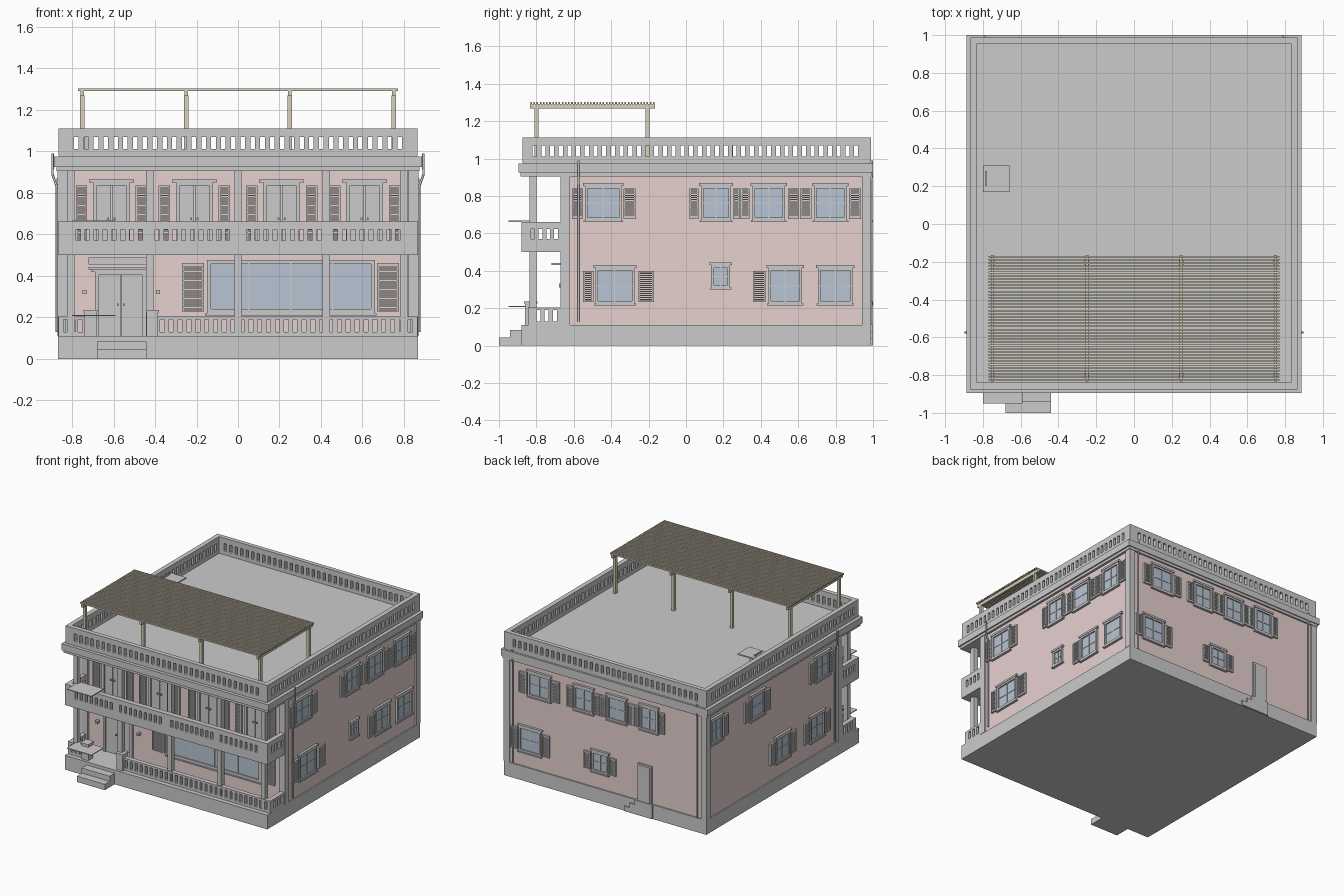
import bpy, bmesh
from mathutils import Vector

if "Cube" in bpy.data.objects:
    bpy.data.objects.remove(bpy.data.objects["Cube"])


def material(name, rgb):
    m = bpy.data.materials.new(name)
    m.diffuse_color = (*rgb, 1)
    m.use_nodes = True
    m.node_tree.nodes["Principled BSDF"].inputs["Base Color"].default_value = m.diffuse_color
    return m


PINK = material("pink_plaster", (0.80, 0.64, 0.63))
BLUE = material("window_glass", (0.48, 0.56, 0.66))
WOOD = material("wood", (0.70, 0.64, 0.50))
parts = {}


def box(name, x0, x1, y0, y1, z0, z1, mat=None):
    """Add an axis-aligned box to the named part."""
    bm = parts.setdefault(name, (bmesh.new(), mat))[0]
    vs = bmesh.ops.create_cube(bm, size=1)["verts"]
    c = Vector(((x0 + x1) / 2, (y0 + y1) / 2, (z0 + z1) / 2))
    s = Vector((abs(x1 - x0), abs(y1 - y0), abs(z1 - z0)))
    for v in vs:
        v.co = v.co * s + c


W, F, B = 0.857, -0.65, 0.98      # wall half width, front and back planes


def on(side, name, u0, u1, d0, d1, z0, z1, mat=None):
    """Box on a facade: u along the wall, d outward from it."""
    if side == "front":
        box(name, u0, u1, F - d1, F - d0, z0, z1, mat)
    elif side == "back":
        box(name, u0, u1, B + d0, B + d1, z0, z1, mat)
    else:
        s = 1 if side == "right" else -1
        box(name, s * (W + d0), s * (W + d1), u0, u1, z0, z1, mat)


def shutter(side, u0, u1, z0, z1):
    f = 0.009
    for a, b in ((u0, u0 + f), (u1 - f, u1)):
        on(side, "shutters", a, b, 0, 0.014, z0, z1)
    for a, b in ((z0, z0 + f), (z1 - f, z1)):
        on(side, "shutters", u0 + f, u1 - f, 0, 0.014, a, b)
    n = int((z1 - z0 - 2 * f) / 0.0105)
    p = (z1 - z0 - 2 * f) / n
    for i in range(n):
        a = z0 + f + i * p
        on(side, "shutters", u0 + f, u1 - f, 0, 0.010, a + p * 0.2, a + p * 0.8)


def window(side, u0, u1, z0, z1, shutters=(), mullions=1, f=0.014):
    on(side, "window_glass", u0 + f, u1 - f, 0, 0.004, z0 + f, z1 - f, BLUE)
    for a, b in ((u0, u0 + f), (u1 - f, u1)):
        on(side, "window_frames", a, b, 0, 0.014, z0, z1)
    for a, b in ((z0, z0 + f), (z1 - f, z1)):
        on(side, "window_frames", u0 + f, u1 - f, 0, 0.014, a, b)
    for i in range(mullions):
        c = u0 + (u1 - u0) * (i + 1) / (mullions + 1)
        on(side, "window_frames", c - .004, c + .004, 0, 0.008, z0 + f, z1 - f)
    if mullions == 1:
        zc = (z0 + z1) / 2
        on(side, "window_frames", u0 + f, u1 - f, 0, 0.007, zc - .003, zc + .003)
        on(side, "window_frames", u0 - .01, u1 + .01, 0, 0.018, z1, z1 + .015)
    on(side, "window_frames", u0 - .008, u1 + .008, 0, 0.019, z0 - .01, z0)
    for a, b in shutters:
        shutter(side, a, b, z0 + 0.008, z1 - 0.015)


def balustrade(name, axis, o0, o1, u0, u1, z, runs, pitch=0.047, gap=0.022):
    """Pierced wall; z = (bottom, slot bottom, slot top, top), runs = slotted spans."""
    def put(a, b, za, zb):
        if b - a > 1e-4:
            box(name, *((a, b, o0, o1) if axis == "x" else (o0, o1, a, b)), za, zb)
    put(u0, u1, z[0], z[1])
    put(u0, u1, z[2], z[3])
    last = u0
    for a, b in runs:
        put(last, a, z[1], z[2])
        n = round((b - a - gap) / pitch) + 1
        p = (b - a - gap) / (n - 1)
        for i in range(n - 1):
            put(a + i * p + gap, a + (i + 1) * p, z[1], z[2])
        last = b
    put(last, u1, z[1], z[2])


# Main masses: plinth, walls, corner pilasters, cornice, roof deck
box("plinth", -.867, .867, -.88, .99, 0, .11)
box("walls", -W, W, F, B, .11, .91, PINK)
for s in (-1, 1):
    for y0, y1 in ((-.67, -.62), (.94, .99)):
        box("corner_pilasters", s * .82, s * .87, y0, y1, .11, .91)
box("cornice", -.875, .875, -.885, .993, .905, .925)
box("cornice", -.886, .886, -.895, 1.0, .925, .975)
box("roof_deck", -.86, .86, -.87, .985, .975, .983)

# Roof parapet
Z = (.98, 1.012, 1.07, 1.112)
balustrade("parapet", "x", -.875, -.84, -.866, .866, Z, [(-.79, .79)])
balustrade("parapet", "x", .955, .988, -.866, .866, Z, [(-.79, .79)])
for s in (-1, 1):
    o = sorted((s * .83, s * .866))
    balustrade("parapet", "y", *o, -.84, .955, Z, [(-.82, .92)])

# Balcony, porch columns and porch railing
box("balcony_floor", -.866, .866, -.88, F, .50, .525)
ZB, ZP = (.50, .57, .625, .662), (.11, .13, .19, .205)
balustrade("balcony_railing", "x", -.88, -.84, -.867, .867, ZB,
           [(-.78, -.46), (-.40, -.04), (.04, .40), (.46, .78)], .043, .02)
balustrade("porch_railing", "x", -.845, -.81, -.866, -.74, ZP, [(-.84, -.75)], .04, .02)
balustrade("porch_railing", "x", -.845, -.81, -.385, .866, ZP, [(-.375, .84)], .043, .02)
for s in (-1, 1):
    o = sorted((s * .832, s * .867))
    balustrade("balcony_railing", "y", *o, -.84, -.665, ZB, [(-.83, -.685)], .042, .02)
    balustrade("porch_railing", "y", *o, -.81, -.665, ZP, [(-.80, -.69)], .045, .022)
for x in (-.805, -.425, 0, .425, .80):
    box("porch_columns", x - .018, x + .018, -.838, -.80, .11, .91)
for x0, x1 in ((-.74, -.68), (-.44, -.385)):
    box("entry_pedestals", x0, x1, -.86, -.80, .11, .225)
    box("entry_pedestals", x0 - .004, x1 + .004, -.865, -.795, .225, .237)
for z in (.207, .662):
    box("railing_trays", -.80, -.59, -.95, -.80, z, z + .006)
box("front_steps", -.68, -.44, -1.0, -.88, 0, .045)
box("front_steps", -.68, -.44, -.94, -.88, .045, .085)


def double_door(c, hw, z0, z1, lintel):
    """Two-leaf door with surround, lintel and handles on the front wall."""
    on("front", "front_doors", c - hw, c - hw + .02, 0, .018, z0, z1)
    on("front", "front_doors", c + hw - .02, c + hw, 0, .018, z0, z1)
    on("front", "front_doors", c - hw + .02, c + hw - .02, 0, .018, z1 - .015, z1)
    for s in (-1, 1):
        on("front", "front_doors", c + s * .002, c + s * (hw - .02), 0, .008, z0, z1 - .015)
        h = c + s * .015
        on("front", "front_doors", h - .004, h + .004, .008, .018, z0 + .145, z0 + .157)
    on("front", "front_doors", c - lintel, c + lintel, 0, .022, z1, z1 + .015)


# Front wall openings
for c in (-.61, -.21, .21, .61):
    double_door(c, .09, .525, .85, .108)
    for a, b in ((-.172, -.117), (.117, .172)):
        shutter("front", c + a, c + b, .525, .835)
double_door(-.565, .125, .11, .42, .14)
on("front", "entry_hood", -.72, -.41, 0, .07, .43, .443)
on("front", "entry_hood", -.72, -.44, 0, .012, .455, .49)
window("front", -.15, .66, .22, .478, [(-.27, -.165), (.67, .775)], 3, .02)
for x in (-.74, -.385):
    on("front", "wall_lamps", x - .01, x + .01, 0, .03, .312, .332)

# Right wall windows
UP, LO = (.67, .855), (.225, .415)
window("right", -.54, -.345, *UP, [(-.61, -.55), (-.335, -.27)])
window("right", .08, .24, *UP, [(.018, .068), (.25, .288)])
window("right", .355, .53, *UP, [(.292, .34), (.545, .605)])
window("right", .685, .86, *UP, [(.61, .67), (.872, .935)])
window("right", -.485, -.275, *LO, [(-.55, -.495), (-.255, -.172)])
window("right", .135, .235, .31, .43)
window("right", .44, .62, *LO, [(.358, .425)])
window("right", .705, .89, *LO)


def shuttered(side, c, hw, z, sw=.06):
    window(side, c - hw, c + hw, *z,
           [(c - hw - .012 - sw, c - hw - .012), (c + hw + .012, c + hw + .012 + sw)])


# Left wall windows
window("left", .79, .93, *UP, [(.72, .775)])
for c, z in ((.36, UP), (-.435, UP), (.05, LO), (-.37, LO)):
    shuttered("left", c, .085, z)

# Back wall windows, door and side steps
for c, hw, z, sw in ((.565, .095, UP, .065), (.185, .08, UP, .05), (-.10, .08, UP, .05),
                     (-.375, .075, UP, .045), (.645, .095, LO, .06), (.045, .07, (.235, .39), .055)):
    shuttered("back", c, hw, z, sw)
on("back", "back_door", -.40, -.28, 0, .012, .11, .40)
on("back", "back_door", -.385, -.295, .012, .015, .11, .388)
for i in range(3):
    on("back", "back_steps", -.41, -.26 + i * .045, 0, .02, .11 - (i + 1) * .036, .112 - i * .036)

# Pergola
for x in (-.75, -.25, .25, .75):
    for y in (-.80, -.205):
        box("pergola_posts", x - .011, x + .011, y - .011, y + .011, .983, 1.27, WOOD)
    box("pergola_beams", x - .008, x + .008, -.835, -.165, 1.268, 1.293, WOOD)
for i in range(40):
    y = -.828 + i * .0168
    box("pergola_slats", -.77, .77, y - .0042, y + .0042, 1.292, 1.303, WOOD)

# Small roof stand
box("roof_stand", -.80, -.66, .17, .31, 1.078, 1.088)
box("roof_stand", -.79, -.78, .20, .28, 1.088, 1.10)
box("roof_stand", -.74, -.72, .23, .25, .98, 1.078)

# Turn collected parts into objects
for name, (bm, mat) in parts.items():
    me = bpy.data.meshes.new(name)
    bm.to_mesh(me)
    bm.free()
    if mat:
        me.materials.append(mat)
    bpy.context.collection.objects.link(bpy.data.objects.new(name, me))


def pipe(name, pts):
    """Round downpipe along a path."""
    cu = bpy.data.curves.new(name, "CURVE")
    cu.dimensions = "3D"
    cu.bevel_depth, cu.bevel_resolution, cu.use_fill_caps = .006, 2, True
    sp = cu.splines.new("POLY")
    sp.points.add(len(pts) - 1)
    for p, c in zip(sp.points, pts):
        p.co = (*c, 1)
    bpy.context.collection.objects.link(bpy.data.objects.new(name, cu))


# Downpipes on the sides and the back
for s, label in ((-1, "left"), (1, "right")):
    pipe(label + "_downpipe", [(s * x, -.575, z) for x, z in
                               ((.873, .13), (.873, .83), (.894, .89), (.894, .99))])
    pipe(label + "_back_downpipe", [(s * .79, y, z) for y, z in
                                    ((.99, .11), (.99, .88), (.994, .91), (.994, .99))])
